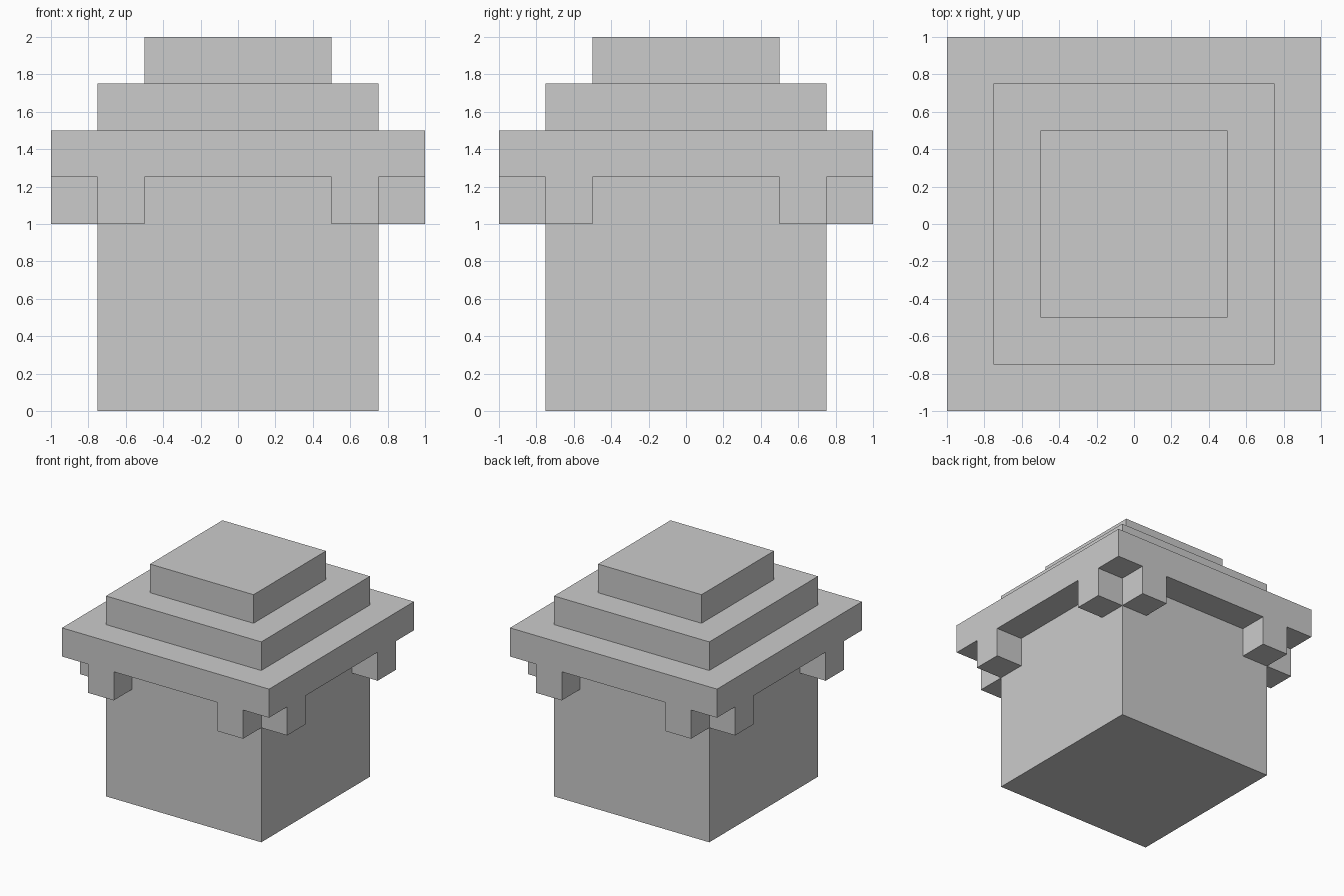
import bpy, bmesh, math
from mathutils import Vector, Matrix

if "Cube" in bpy.data.objects:
    bpy.data.objects.remove(bpy.data.objects["Cube"])


def box_mesh(half, z0, z1):
    bm = bmesh.new()
    size = Matrix.Diagonal((2 * half, 2 * half, z1 - z0, 1))
    bmesh.ops.create_cube(bm, size=1, matrix=Matrix.Translation((0, 0, (z0 + z1) / 2)) @ size)
    return bm


def add_object(name, bm):
    mesh = bpy.data.meshes.new(name)
    bm.to_mesh(mesh)
    bm.free()
    obj = bpy.data.objects.new(name, mesh)
    bpy.context.collection.objects.link(obj)
    return obj


# Main block and the two stepped tiers
for name, half, z0, z1 in (("body", 0.75, 0, 1.25),
                           ("lower_tier", 0.75, 1.5, 1.75),
                           ("upper_tier", 0.5, 1.75, 2)):
    add_object(name, box_mesh(half, z0, z1))

# Overhanging eaves slab, its underside split into 0.25 cells
bm = box_mesh(1, 1.25, 1.5)
bmesh.ops.subdivide_edges(bm, edges=bm.edges[:], cuts=7, use_grid_fill=True)
bm.normal_update()


def is_bracket(face):
    c = face.calc_center_median()
    a, b = sorted((abs(c.x), abs(c.y)))
    return face.normal.z < -0.9 and abs(a - 0.625) < 0.01 and abs(b - 0.875) < 0.01


# Eight brackets pulled down beside the corners, flush with the slab edge
cells = [f for f in bm.faces if is_bracket(f)]
ends = bmesh.ops.extrude_discrete_faces(bm, faces=cells)["faces"]
bmesh.ops.translate(bm, verts=[v for f in ends for v in f.verts], vec=Vector((0, 0, -0.25)))

# Merge the flat cells back into clean faces
bm.normal_update()
bmesh.ops.dissolve_limit(bm, angle_limit=math.radians(1), verts=bm.verts[:], edges=bm.edges[:])
add_object("eaves_with_brackets", bm)
